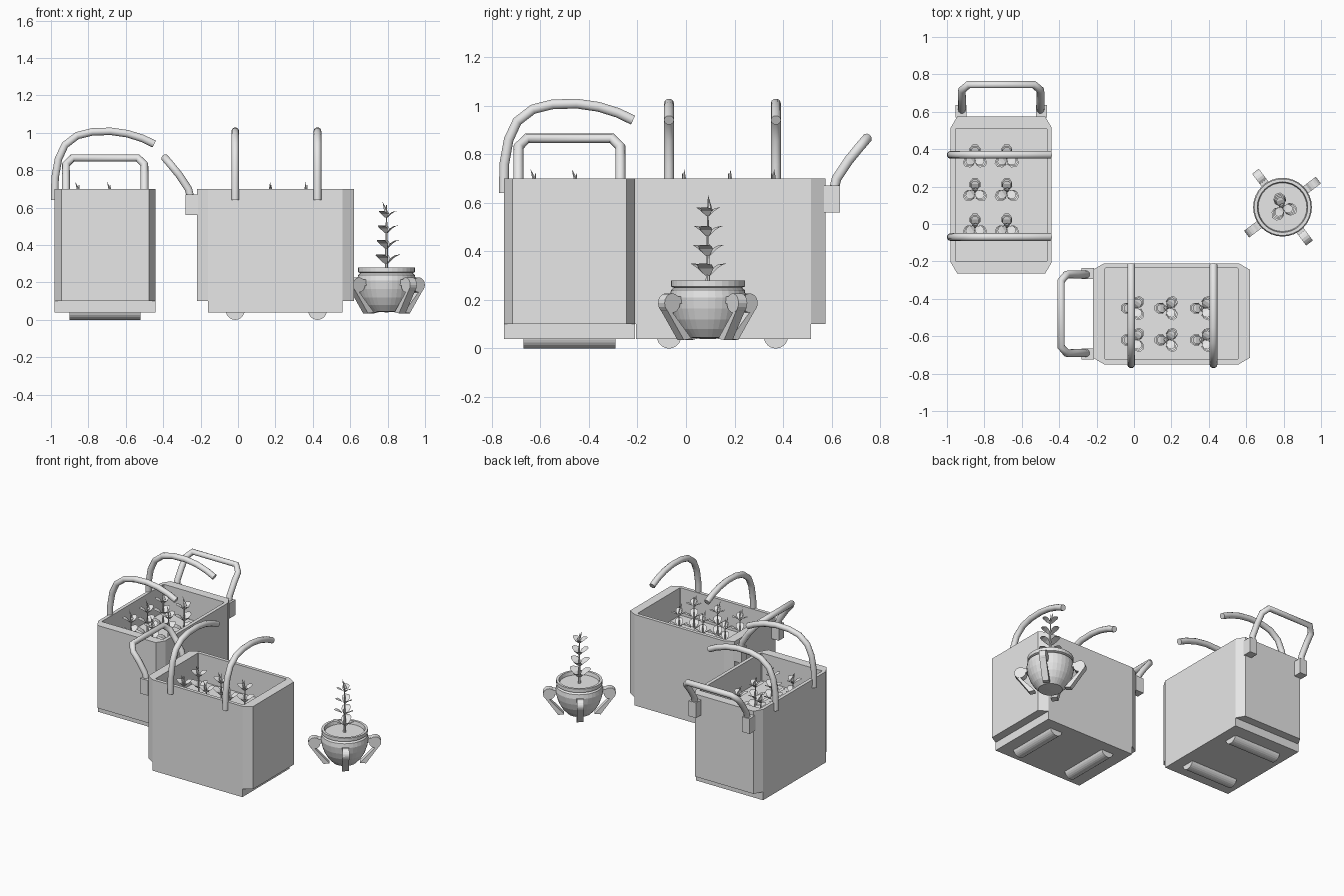
import bpy, bmesh, math
from mathutils import Matrix, Vector

cube = bpy.data.objects.get("Cube")
if cube:
    bpy.data.objects.remove(cube, do_unlink=True)

grey = bpy.data.materials.new("plain_grey")
grey.use_nodes = True
grey.diffuse_color = (0.8, 0.8, 0.8, 1)
grey.node_tree.nodes["Principled BSDF"].inputs["Base Color"].default_value = (0.8, 0.8, 0.8, 1)


def finish(name, bm, matrix, smooth=False):
    bmesh.ops.recalc_face_normals(bm, faces=bm.faces)
    mesh = bpy.data.meshes.new(name)
    bm.to_mesh(mesh)
    bm.free()
    mesh.materials.append(grey)
    obj = bpy.data.objects.new(name, mesh)
    bpy.context.collection.objects.link(obj)
    obj.matrix_world = matrix
    return obj


def box(name, centre, size, matrix):
    bm = bmesh.new()
    bmesh.ops.create_cube(bm, size=1, matrix=Matrix.Translation(centre) @ Matrix.Diagonal((*size, 1)))
    return finish(name, bm, matrix)


def rod(name, centre, radius, length, matrix, sides, axis="Y"):
    """Cylinder lying along local x (axis Y) or y (axis X)."""
    bm = bmesh.new()
    bmesh.ops.create_cone(bm, cap_ends=True, segments=sides, radius1=radius, radius2=radius, depth=length,
                          matrix=Matrix.Translation(centre) @ Matrix.Rotation(math.pi / 2, 4, axis))
    return finish(name, bm, matrix)


def tube(name, points, radius, matrix):
    curve = bpy.data.curves.new(name, "CURVE")
    curve.dimensions = "3D"
    curve.bevel_depth = radius
    curve.bevel_resolution = 3
    curve.use_fill_caps = True
    spline = curve.splines.new("POLY")
    spline.points.add(len(points) - 1)
    for p, co in zip(spline.points, points):
        p.co = (*co, 1)
    curve.materials.append(grey)
    obj = bpy.data.objects.new(name, curve)
    bpy.context.collection.objects.link(obj)
    obj.matrix_world = matrix
    bpy.ops.object.select_all(action="DESELECT")
    obj.select_set(True)
    bpy.context.view_layer.objects.active = obj
    bpy.ops.object.convert(target="MESH")
    bpy.ops.object.shade_smooth_by_angle(angle=math.radians(50))


def octagon(bm, hx, hy, cx, cy, z):
    """Rectangle with cut corners."""
    corners = [(hx, hy - cy), (hx - cx, hy), (cx - hx, hy), (-hx, hy - cy),
               (-hx, cy - hy), (cx - hx, -hy), (hx - cx, -hy), (hx, cy - hy)]
    return [bm.verts.new((x, y, z)) for x, y in corners]


def planter_body(name, matrix):
    bm = bmesh.new()
    rings = [octagon(bm, 0.27, 0.42, 0.035, 0.06, 0.10),
             octagon(bm, 0.27, 0.42, 0.035, 0.06, 0.70),
             octagon(bm, 0.245, 0.355, 0.004, 0.004, 0.70),
             octagon(bm, 0.245, 0.355, 0.004, 0.004, 0.50)]
    for a, b in zip(rings, rings[1:]):
        for i in range(8):
            j = (i + 1) % 8
            bm.faces.new((a[i], a[j], b[j], b[i]))
    bm.faces.new(rings[0])
    bm.faces.new(rings[-1])
    finish(name, bm, matrix)


def plant(name, matrix):
    """Stem with tiers of three upswept leaves."""
    bm = bmesh.new()
    bmesh.ops.create_cone(bm, cap_ends=True, segments=6, radius1=0.01, radius2=0.002, depth=0.36,
                          matrix=Matrix.Translation((0, 0, 0.18)))
    # Half outline of a leaf: distance from stem, half width, rise
    outline = [(0.006, 0.01, 0), (0.03, 0.032, 0.03), (0.055, 0.032, 0.045), (0.078, 0.014, 0.05)]
    for tier in range(4):
        z = 0.045 + 0.082 * tier
        size = 1 - 0.1 * tier
        for angle in (90, 215, 325):
            turn = Matrix.Rotation(math.radians(angle), 3, "Z")
            rows = []
            for r, w, h in outline:
                rows.append([bm.verts.new(turn @ Vector((r * size, s * w * size, z + h * size))) for s in (-1, 1)])
            for a, b in zip(rows, rows[1:]):
                bm.faces.new((a[0], b[0], b[1], a[1]))
    # Pointed shoot at the top
    bmesh.ops.create_cone(bm, cap_ends=True, segments=4, radius1=0.012, radius2=0, depth=0.07,
                          matrix=Matrix.Translation((-0.008, 0.008, 0.345)) @ Matrix.Rotation(-0.35, 4, "Y"))
    finish(name, bm, matrix)


def cart(prefix, matrix):
    # Body, base slab and rollers
    planter_body(prefix + "_planter_box", matrix)
    box(prefix + "_base_slab", (0, 0, 0.07), (0.54, 0.72, 0.06), matrix)
    for label, y in (("front", -0.225), ("rear", 0.215)):
        rod(f"{prefix}_{label}_roller", (0, y, 0.05), 0.05, 0.38, matrix, 24)
        # Arched hoop rising from one side
        arch = [(-0.27, 0.64), (-0.268, 0.76), (-0.25, 0.86), (-0.215, 0.935), (-0.15, 0.985), (-0.07, 1.005),
                (0.03, 1.008), (0.12, 0.995), (0.20, 0.97), (0.262, 0.94)]
        tube(f"{prefix}_{label}_hoop", [(x, y, z) for x, z in arch], 0.021, matrix)
    # Push handle with two brackets
    half = [(0.21, 0.45, 0.64), (0.21, 0.465, 0.70), (0.21, 0.515, 0.775), (0.21, 0.56, 0.83), (0.175, 0.59, 0.865)]
    tube(prefix + "_push_handle", [(-x, y, z) for x, y, z in half] + half[::-1], 0.021, matrix)
    for label, x in (("left", 0.215), ("right", -0.215)):
        box(f"{prefix}_{label}_bracket", (x, 0.447, 0.615), (0.06, 0.066, 0.11), matrix)
    # Two columns of plants
    for i, x in enumerate((-0.14, 0.03)):
        for j, y in enumerate((0.2, 0.02, -0.17)):
            plant(f"{prefix}_plant_{i * 3 + j + 1}", matrix @ Matrix.Translation((x, y, 0.36)))


cart("back_cart", Matrix.Translation((-0.71, 0.155, 0)))
cart("front_cart", Matrix.Translation((0.20, -0.48, 0)) @ Matrix.Rotation(math.pi / 2, 4, "Z"))

# Round pot turned from a profile
pot_at = Matrix.Translation((0.794, 0.09, 0))
profile = [(0, 0.04), (0.08, 0.045), (0.112, 0.08), (0.135, 0.12), (0.15, 0.165), (0.157, 0.21),
           (0.152, 0.24), (0.14, 0.25), (0.152, 0.255), (0.152, 0.28), (0.135, 0.28), (0.13, 0.255), (0, 0.255)]
bm = bmesh.new()
verts = [bm.verts.new((r, 0, z)) for r, z in profile]
edges = [bm.edges.new(pair) for pair in zip(verts, verts[1:])]
bmesh.ops.spin(bm, geom=verts + edges, cent=(0, 0, 0), axis=(0, 0, 1), angle=2 * math.pi, steps=32)
bmesh.ops.remove_doubles(bm, verts=bm.verts, dist=0.0005)
finish("round_pot", bm, pot_at)
plant("pot_plant", pot_at @ Matrix.Translation((0, 0, 0.255)) @ Matrix.Rotation(0.35, 4, "Z"))

# Four scroll-topped legs
for n in range(4):
    at = pot_at @ Matrix.Rotation(math.radians(37 + 90 * n), 4, "Z")
    rod(f"leg_scroll_{n + 1}", (0.2, 0, 0.187), 0.04, 0.045, at, 16, "X")
    bm = bmesh.new()
    side = [(0.20, 0.15), (0.235, 0.17), (0.14, 0.035), (0.10, 0.04)]
    a, b = [[bm.verts.new((r, y, z)) for r, z in side] for y in (-0.022, 0.022)]
    bm.faces.new(a)
    bm.faces.new(b)
    for i in range(4):
        j = (i + 1) % 4
        bm.faces.new((a[i], a[j], b[j], b[i]))
    finish(f"leg_{n + 1}", bm, at)
    box(f"leg_link_{n + 1}", (0.165, 0, 0.2), (0.06, 0.045, 0.03), at)
